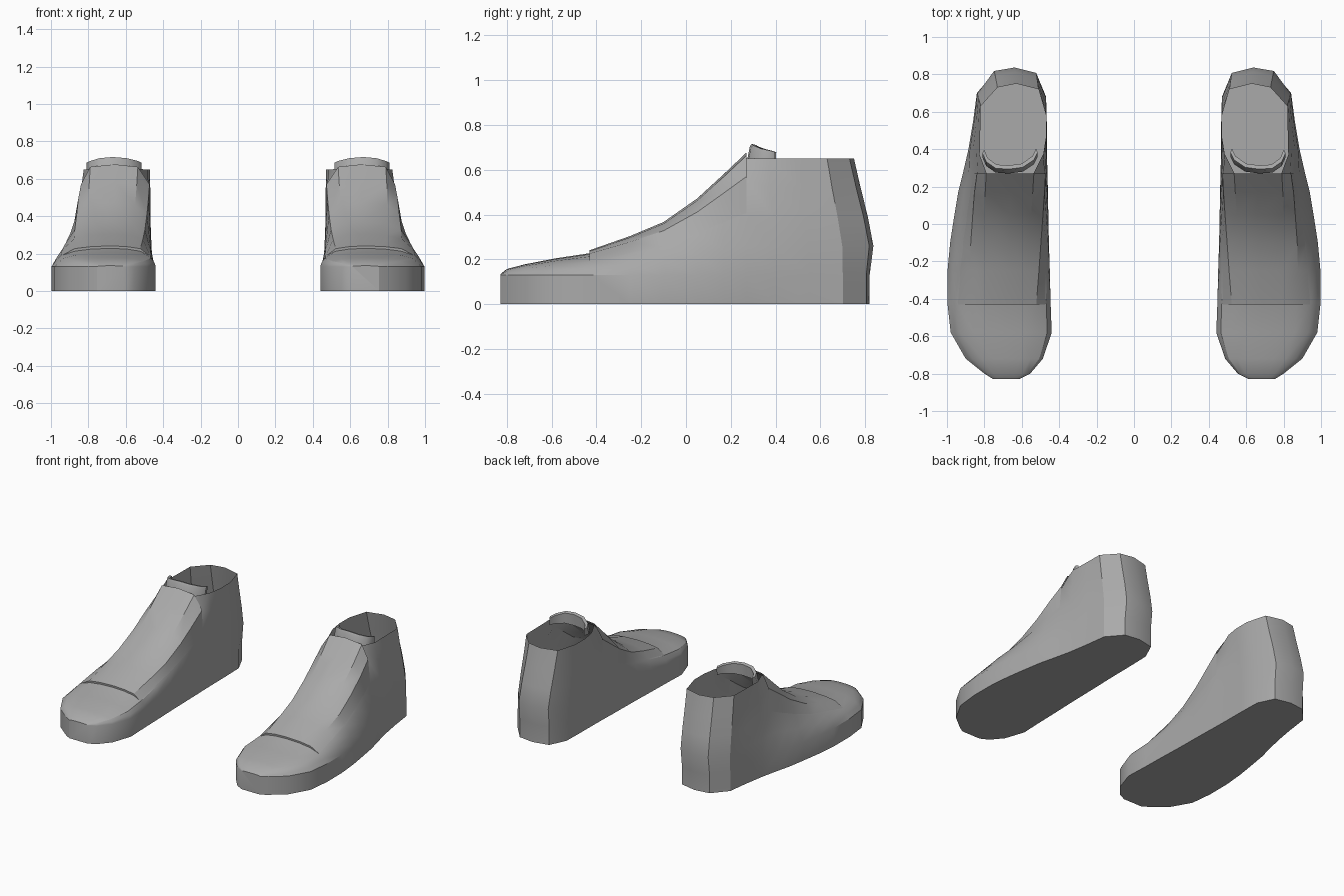
import bpy, bmesh, math

cube = bpy.data.objects.get("Cube")
if cube:
    bpy.data.objects.remove(cube, do_unlink=True)

grey = bpy.data.materials.new("plain_grey")
grey.use_nodes = True
colour = (0.4, 0.4, 0.4, 1.0)
grey.diffuse_color = colour
grey.node_tree.nodes["Principled BSDF"].inputs["Base Color"].default_value = colour

SOLE_Z = 0.13
RIM_Z = 0.65

# Forefoot stations, toe to ankle: y, inner x, centre x, outer x, top z
STATIONS = [
    (-0.828, 0.61, 0.685, 0.755, 0.135),
    (-0.80, 0.555, 0.68, 0.80, 0.157),
    (-0.72, 0.487, 0.68, 0.90, 0.178),
    (-0.58, 0.44, 0.68, 0.98, 0.205),
    (-0.42, 0.446, 0.68, 0.998, 0.229),
    (-0.25, 0.45, 0.67, 0.997, 0.292),
    (-0.10, 0.455, 0.665, 0.983, 0.355),
    (0.05, 0.458, 0.66, 0.96, 0.46),
    (0.17, 0.46, 0.66, 0.94, 0.57),
    (0.27, 0.463, 0.66, 0.915, 0.665),
]

# Half sections (width fraction, height fraction), sole edge to centre
TOE_OUT = [(1, 0), (.93, .3), (.84, .6), (.6, .85), (.33, .96), (0, 1)]
TOE_IN = [(1, 0), (.97, .3), (.9, .6), (.66, .85), (.36, .96), (0, 1)]
ANKLE_OUT = [(1, 0), (.88, .25), (.77, .5), (.69, .8), (.5, .975), (0, 1)]
ANKLE_IN = [(1, 0), (.99, .25), (.97, .5), (.93, .8), (.62, .975), (0, 1)]

# Rear columns from inner side round the heel to outer side:
# sole x, sole y, rim x, rim y, heel bulge
REAR = [
    (0.465, 0.38, 0.485, 0.375, 0),
    (0.466, 0.53, 0.470, 0.47, 0),
    (0.470, 0.68, 0.470, 0.58, 0.006),
    (0.525, 0.795, 0.51, 0.72, 0.022),
    (0.640, 0.82, 0.63, 0.75, 0.025),
    (0.750, 0.805, 0.73, 0.73, 0.022),
    (0.840, 0.70, 0.82, 0.63, 0.006),
    (0.860, 0.55, 0.822, 0.50, 0),
    (0.885, 0.40, 0.825, 0.37, 0),
]


def half_section(station, outer):
    """Points from the sole edge up to the centre line at one station."""
    y, xin, xc, xout, top = station
    toe, ankle = (TOE_OUT, ANKLE_OUT) if outer else (TOE_IN, ANKLE_IN)
    w = min(1, max(0, (y + 0.4) / 0.67))
    edge = xout if outer else xin
    pts = []
    for (s0, h0), (s1, h1) in zip(toe, ankle):
        s, h = s0 + (s1 - s0) * w, h0 + (h1 - h0) * w
        pts.append((xc + (edge - xc) * s, y, SOLE_Z + (top - SOLE_Z) * h))
    return pts


def rear_column(sx, sy, tx, ty, bulge):
    pts = [(sx, sy, 0)]
    for k, (b, push) in enumerate([(0, 0), (.12, 1), (.4, .8), (.72, .4), (1, 0)]):
        z = SOLE_Z + (RIM_Z - SOLE_Z) * k / 4
        pts.append((sx + (tx - sx) * b, sy + (ty - sy) * b + bulge * push, z))
    return pts


def make_object(name, bm, angle=30):
    bmesh.ops.recalc_face_normals(bm, faces=bm.faces[:])
    me = bpy.data.meshes.new(name)
    bm.to_mesh(me)
    bm.free()
    me.materials.append(grey)
    me.shade_smooth()
    me.set_sharp_from_angle(angle=math.radians(angle))
    ob = bpy.data.objects.new(name, me)
    bpy.context.scene.collection.objects.link(ob)
    return ob


def grid(bm, rows):
    """Join rows of vertices with quads."""
    for a, b in zip(rows, rows[1:]):
        for i in range(len(a) - 1):
            bm.faces.new((a[i], a[i + 1], b[i + 1], b[i]))


def add_rows(bm, rows, sign):
    return [[bm.verts.new((x * sign, y, z)) for x, y, z in row] for row in rows]


def body(side, sign):
    bm = bmesh.new()
    inner, outer = [], []
    for st in STATIONS:
        for cols, is_outer in ((inner, False), (outer, True)):
            half = half_section(st, is_outer)
            cols.append([(half[0][0], half[0][1], 0)] + half[:5])
    columns = inner + [rear_column(*r) for r in REAR] + outer[::-1]
    cols = add_rows(bm, columns, sign)
    grid(bm, cols)
    # Centre strip over the forefoot
    n = len(STATIONS)
    ridge = []
    for i, st in enumerate(STATIONS):
        c = bm.verts.new((st[2] * sign, st[0], st[4]))
        ridge.append([cols[i][5], c, cols[-1 - i][5]])
    grid(bm, ridge)
    # Toe front and flat underside
    bm.faces.new(cols[0] + [ridge[0][1]] + cols[-1][::-1])
    bm.faces.new([c[0] for c in cols])
    make_object(side + "_shoe_body", bm)


def vamp(side, sign):
    """Raised panel over the instep, with a lip at its toe end."""
    rows = []
    for st in STATIONS[4:]:
        arch = half_section(st, False)[2:] + half_section(st, True)[-2:1:-1]
        row = []
        for i, (x, y, z) in enumerate(arch):
            end = i in (0, len(arch) - 1)
            xo = st[2] + (x - st[2]) * (1.0 if end else 1.02)
            row.append((xo, y - (0.01 if st is STATIONS[4] else 0),
                        z + (-0.003 if end else 0.012)))
        rows.append(row)
    lip = [(x, y + 0.003, z - 0.025) for x, y, z in rows[0]]
    bm = bmesh.new()
    grid(bm, add_rows(bm, [lip] + rows, sign))
    make_object(side + "_vamp", bm)


def tongue(side, sign):
    """Curved tab standing just inside the front of the opening."""
    plan = [(0.515, 0.375, 0.685), (0.535, 0.335, 0.695), (0.595, 0.295, 0.71),
            (0.67, 0.285, 0.716), (0.74, 0.29, 0.71), (0.79, 0.325, 0.695),
            (0.81, 0.37, 0.685)]
    rows = [[(x, y - 0.015, 0.63) for x, y, z in plan],
            [(x, y, z - 0.012) for x, y, z in plan],
            [(x, y + 0.008, z) for x, y, z in plan],
            [(x + (0.665 - x) * 0.06, y + 0.028, z - 0.006) for x, y, z in plan],
            [(x + (0.665 - x) * 0.06, y + 0.025, 0.63) for x, y, z in plan]]
    bm = bmesh.new()
    verts = add_rows(bm, rows, sign)
    grid(bm, verts)
    for i in (0, -1):
        bm.faces.new([row[i] for row in verts])
    make_object(side + "_tongue", bm, 40)


for side, sign in (("left", 1), ("right", -1)):
    body(side, sign)
    vamp(side, sign)
    tongue(side, sign)
